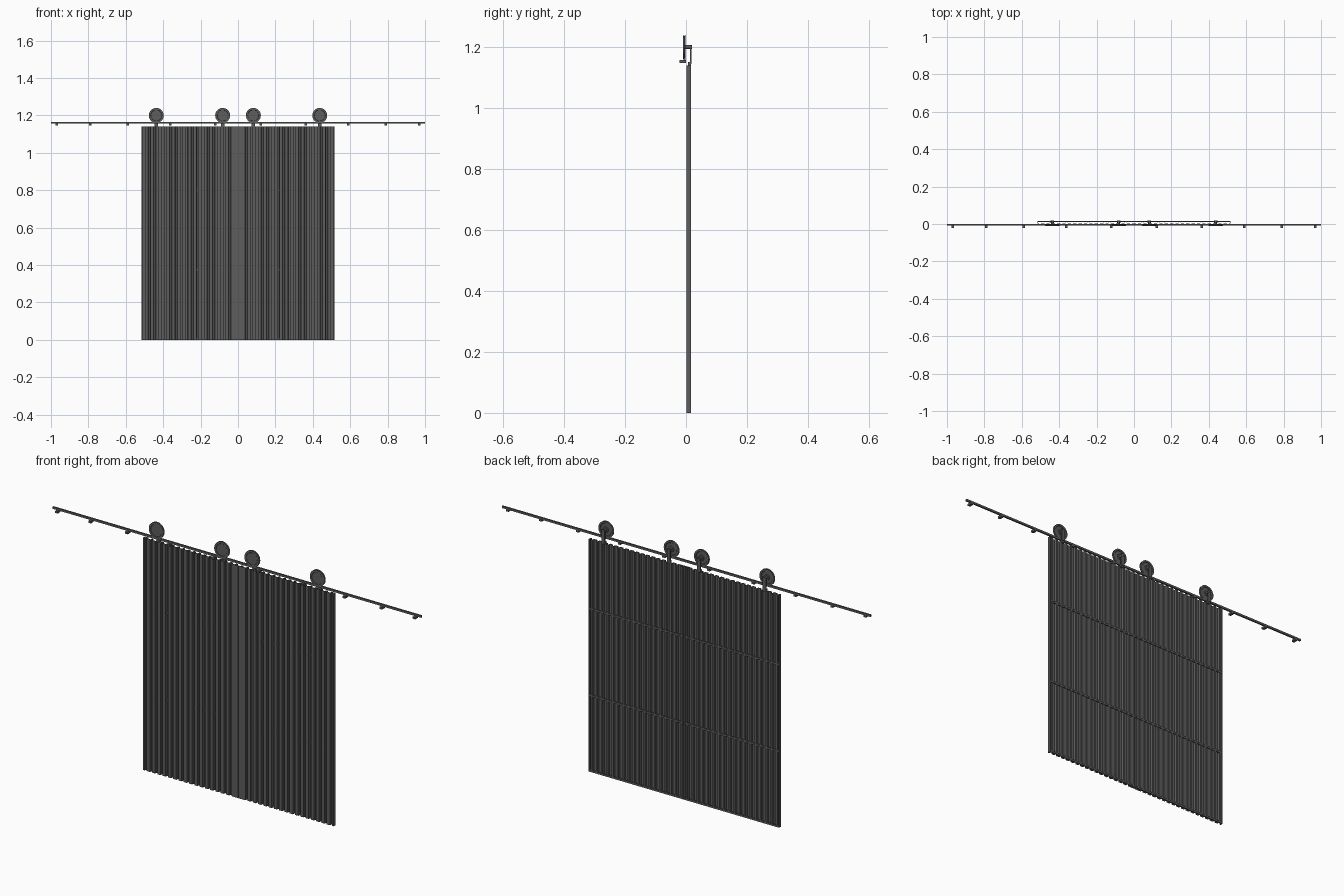
import bpy, bmesh, math
from mathutils import Matrix

if "Cube" in bpy.data.objects:
    bpy.data.objects.remove(bpy.data.objects["Cube"])

# Dark painted metal
dark = bpy.data.materials.new("dark_metal")
dark.diffuse_color = (.11, .11, .11, 1)
dark.use_nodes = True
dark.node_tree.nodes["Principled BSDF"].inputs["Base Color"].default_value = dark.diffuse_color


def finish(bm, name):
    bmesh.ops.recalc_face_normals(bm, faces=bm.faces)
    me = bpy.data.meshes.new(name)
    bm.to_mesh(me)
    bm.free()
    me.materials.append(dark)
    ob = bpy.data.objects.new(name, me)
    bpy.context.collection.objects.link(ob)
    return ob


def box(name, x0, x1, y0, y1, z0, z1):
    bm = bmesh.new()
    m = Matrix.Translation(((x0 + x1) / 2, (y0 + y1) / 2, (z0 + z1) / 2)) @ \
        Matrix.Diagonal((x1 - x0, y1 - y0, z1 - z0, 1))
    bmesh.ops.create_cube(bm, size=1, matrix=m)
    return finish(bm, name)


def rod(name, x, z, y0, y1, r, sides=16):
    bm = bmesh.new()
    m = Matrix.Translation((x, (y0 + y1) / 2, z)) @ Matrix.Rotation(math.pi / 2, 4, 'X')
    bmesh.ops.create_cone(bm, cap_ends=True, segments=sides, radius1=r, radius2=r,
                          depth=y1 - y0, matrix=m)
    return finish(bm, name)


def smooth(ob):
    bpy.ops.object.select_all(action='DESELECT')
    ob.select_set(True)
    bpy.context.view_layer.objects.active = ob
    bpy.ops.object.shade_smooth_by_angle(angle=math.radians(30))


def wheel(name, x, z, n=32):
    # grooved roller: (radius, y) profile spun about the y axis
    prof = [(0, -.0095), (.029, -.0095), (.030, -.0105),
            (.040, -.0105), (.040, -.009), (.036, -.0075), (.036, -.0045), (.040, -.003),
            (.040, -.0015), (.031, -.0015), (.029, -.004), (.014, -.004), (.012, -.001), (0, -.001)]
    bm = bmesh.new()
    vs = [bm.verts.new((x + r, y, z)) for r, y in prof]
    es = [bm.edges.new(p) for p in zip(vs, vs[1:])]
    bmesh.ops.spin(bm, geom=vs + es, cent=(x, 0, z), axis=(0, 1, 0),
                   angle=2 * math.pi, steps=n)
    bmesh.ops.remove_doubles(bm, verts=bm.verts, dist=1e-5)
    smooth(finish(bm, name))


# Sliding doors: ribbed sheet with horizontal back rails
TOP, INNER, OUTER, RIBS = 1.14, .001, .517, 18
FRONT, BACK, T = .002, .016, .003
pitch = (OUTER - INNER) / RIBS
outline = [(INNER, FRONT)]
for i in range(RIBS):
    x = INNER + (i + .5) * pitch
    outline += [(x - .006, FRONT), (x - .0045, BACK - T),
                (x + .0045, BACK - T), (x + .006, FRONT)]
outline.append((OUTER, FRONT))

for side, s in (("left", -1), ("right", 1)):
    bm = bmesh.new()
    rows = [[bm.verts.new((s * x, y + t, z)) for x, y in outline]
            for t, z in ((0, 0), (T, 0), (T, TOP), (0, TOP))]
    for a, b in zip(rows, rows[1:] + rows[:1]):
        for j in range(len(outline) - 1):
            bm.faces.new((a[j], a[j + 1], b[j + 1], b[j]))
    for j in (0, -1):
        bm.faces.new([r[j] for r in rows])
    finish(bm, side + "_door_panel")

    x0, x1 = sorted((s * INNER, s * OUTER))
    for k, z in enumerate((0, .37, .795)):
        box(f"{side}_door_rail_{k}", x0, x1, BACK - .004, .0168, z, z + .009)
    # closing strip on the outer edge, flat cover strip at the meeting edge
    for label, a, b, y1 in (("edge", OUTER - .003, OUTER, .016), ("cover", INNER, .028, .004)):
        e0, e1 = sorted((s * a, s * b))
        box(f"{side}_door_{label}", e0, e1, FRONT - .0003, y1, 0, TOP)

    # Rollers with their hanger straps and axles
    for k, x in enumerate((.082, .437)):
        x *= s
        wheel(f"{side}_roller_{k}", x, 1.2)
        smooth(rod(f"{side}_axle_{k}", x, 1.2, -.006, .019, .006))
        box(f"{side}_hanger_{k}", x - .009, x + .009, .0125, .0185, 1.145, 1.207)
        box(f"{side}_hanger_foot_{k}", x - .009, x + .009, .0065, .0165, 1.137, 1.15)

    # Track brackets
    for k, x in enumerate((.122, .363, .59, .79, .97)):
        x *= s
        box(f"{side}_bracket_{k}", x - .007, x + .007, -.022, .0, 1.147, 1.157)

# Overhead track
box("track", -1, 1, -.009, -.001, 1.156, 1.166)
